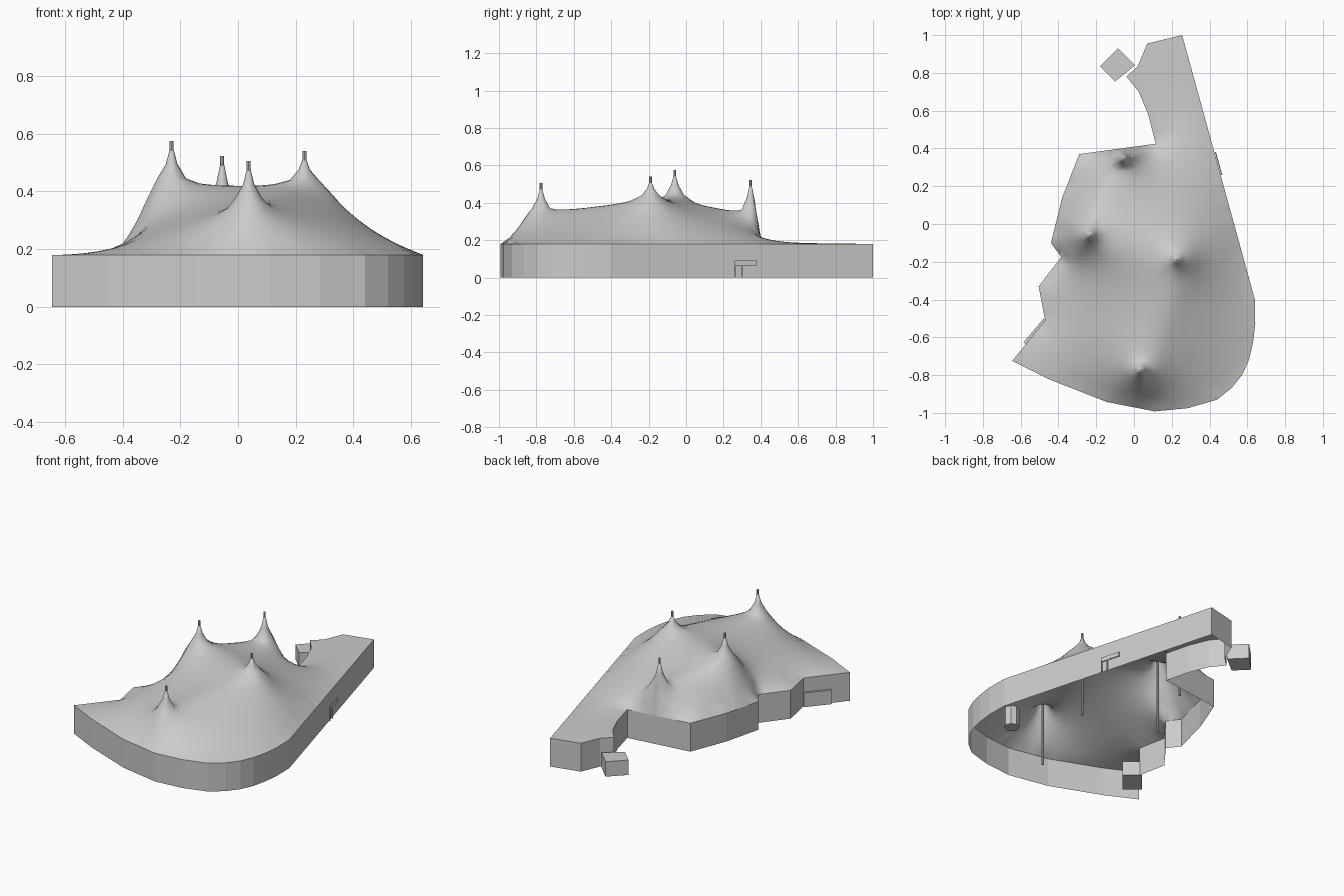
import bpy, bmesh, math
from mathutils import Vector
from mathutils.geometry import delaunay_2d_cdt

if "Cube" in bpy.data.objects:
    bpy.data.objects.remove(bpy.data.objects["Cube"])

WALL = 0.18
OUTLINE = [Vector(p) for p in [
    (-.645, -.725), (-.455, -.82), (-.145, -.942), (.11, -.992), (.285, -.975),
    (.44, -.93), (.52, -.865), (.575, -.795), (.61, -.715), (.63, -.63),
    (.642, -.53), (.64, -.40), (.255, 1.0), (.07, .955), (.02, .835),
    (-.04, .78), (.025, .70), (.075, .58), (.115, .425), (-.29, .37),
    (-.38, .14), (-.44, -.10), (-.385, -.175), (-.505, -.33), (-.47, -.51)]]
# masts: x, y, mast top, canvas height at the foot of the spike
MASTS = [(-.23, -.06, .575, .445), (-.055, .345, .523, .365),
         (.23, -.19, .54, .44), (.037, -.775, .505, .372)]
# ridges: mast, mast, start height, middle height, end height
RIDGES = [(3, 2, .36, .382, .43), (0, 2, .435, .422, .43), (0, 1, .43, .38, .35)]


def make_object(name, verts, faces):
    me = bpy.data.meshes.new(name)
    me.from_pydata(verts, [], faces)
    me.update()
    ob = bpy.data.objects.new(name, me)
    bpy.context.collection.objects.link(ob)
    return ob


def prism(name, pts, z0, z1, caps=True):
    n = len(pts)
    verts = [(p[0], p[1], z) for z in (z0, z1) for p in pts]
    faces = [(i, (i + 1) % n, n + (i + 1) % n, n + i) for i in range(n)]
    if caps:
        faces += [tuple(range(n))[::-1], tuple(range(n, 2 * n))]
    return make_object(name, verts, faces)


def circle(x, y, r, n):
    return [Vector((x + r * math.cos(math.tau * i / n), y + r * math.sin(math.tau * i / n)))
            for i in range(n)]


def seg_dist(p, a, b):
    d = b - a
    t = max(0, min(1, (p - a).dot(d) / d.length_squared))
    return (p - a - d * t).length, t


EDGES = list(zip(OUTLINE, OUTLINE[1:] + OUTLINE[:1]))


def edge_dist(p):
    return min(seg_dist(p, a, b)[0] for a, b in EDGES)


def inside(p):
    hit = False
    for a, b in EDGES:
        if (a.y > p.y) != (b.y > p.y) and p.x < a.x + (p.y - a.y) * (b.x - a.x) / (b.y - a.y):
            hit = not hit
    return hit


def canvas_roof():
    pts, fixed = [], []
    # rim
    for a, b in EDGES:
        k = max(1, round((b - a).length / .035))
        for i in range(k):
            pts.append(a.lerp(b, i / k))
            fixed.append(WALL)
    rim = len(pts)
    # spikes round the masts
    for x, y, top, base in MASTS:
        tip = top - .03
        rings = ((.007, 6, tip), (.02, 8, base + (tip - base) * .5), (.05, 10, base))
        for r, n, z in rings:
            for p in circle(x, y, r, n):
                if inside(p) and edge_dist(p) > (.03 if r > .03 else .01):
                    pts.append(p)
                    fixed.append(z)
        pts.append(Vector((x, y)))
        fixed.append(tip)
    # staggered field of points in between
    h = .032
    for j in range(int(2 / (h * .87)) + 1):
        for i in range(int(1.3 / h) + 2):
            p = Vector((-.65 + (i + .5 * (j % 2)) * h, -1 + j * h * .87))
            if (inside(p) and edge_dist(p) > h * .55
                    and all(math.hypot(p.x - m[0], p.y - m[1]) > .065 for m in MASTS)):
                pts.append(p)
                fixed.append(None)
    loop = [(i, (i + 1) % rim) for i in range(rim)]
    vs, es, fs, orig = delaunay_2d_cdt(pts, loop, [], 1, 1e-6)[:4]
    n = len(vs)
    fix = [fixed[o[0]] if o else None for o in orig]
    nbr = [set() for _ in range(n)]
    for f in fs:
        for a in f:
            nbr[a].update(b for b in f if b != a)
    # relax the canvas like a stretched membrane, lifted along the ridges
    z = [f if f is not None else .3 for f in fix]
    jobs = []
    for i in range(n):
        if fix[i] is not None or not nbr[i]:
            continue
        p = Vector(vs[i])
        size = sum((p - Vector(vs[k])).length for k in nbr[i]) / len(nbr[i])
        pull, target = 0, 0
        for a, b, z0, zm, z1 in RIDGES:
            d, t = seg_dist(p, Vector(MASTS[a][:2]), Vector(MASTS[b][:2]))
            w = .2 * math.exp(-(d / .06) ** 2)
            if w > pull:
                pull = w
                target = z0 * (1 - t) * (1 - 2 * t) + zm * 4 * t * (1 - t) + z1 * t * (2 * t - 1)
        jobs.append((i, list(nbr[i]), .3 * size * size / 4, pull, target))
    for _ in range(400):
        for i, nb, lift, pull, target in jobs:
            m = sum([z[k] for k in nb]) / len(nb) + lift
            z[i] = m + (target - m) * pull
    ob = make_object("canvas_roof", [(v[0], v[1], z[i]) for i, v in enumerate(vs)], fs)
    for poly in ob.data.polygons:
        poly.use_smooth = True


canvas_roof()
# side walls, open below
prism("side_walls", OUTLINE, 0, WALL, caps=False)
# masts
for i, (x, y, top, base) in enumerate(MASTS):
    prism(f"mast_{i + 1}", circle(x, y, .007, 8), 0, top)
# separate kiosk behind the tent
prism("kiosk", [(-.18, .835), (-.1, .755), (.005, .84), (-.085, .93)], 0, .095)
# entrance booth let into the left wall
prism("entrance_booth", [(-.478, -.5), (-.585, -.627), (-.5, -.697), (-.393, -.57)], 0, .09)
# round counter inside
prism("round_counter", circle(.45, -.56, .045, 8), 0, .12)


# notice board on the right wall
def beside_wall(y, out):
    return (.64 - (y + .4) * .275 + out, y)


def wall_strip(name, y0, y1, z0, z1):
    prism(name, [beside_wall(y0, .003), beside_wall(y0, .009),
                 beside_wall(y1, .009), beside_wall(y1, .003)], z0, z1)


wall_strip("notice_board", .26, .38, .065, .092)
for i, y in enumerate((.26, .298)):
    wall_strip(f"board_leg_{i + 1}", y, y + .005, 0, .066)
